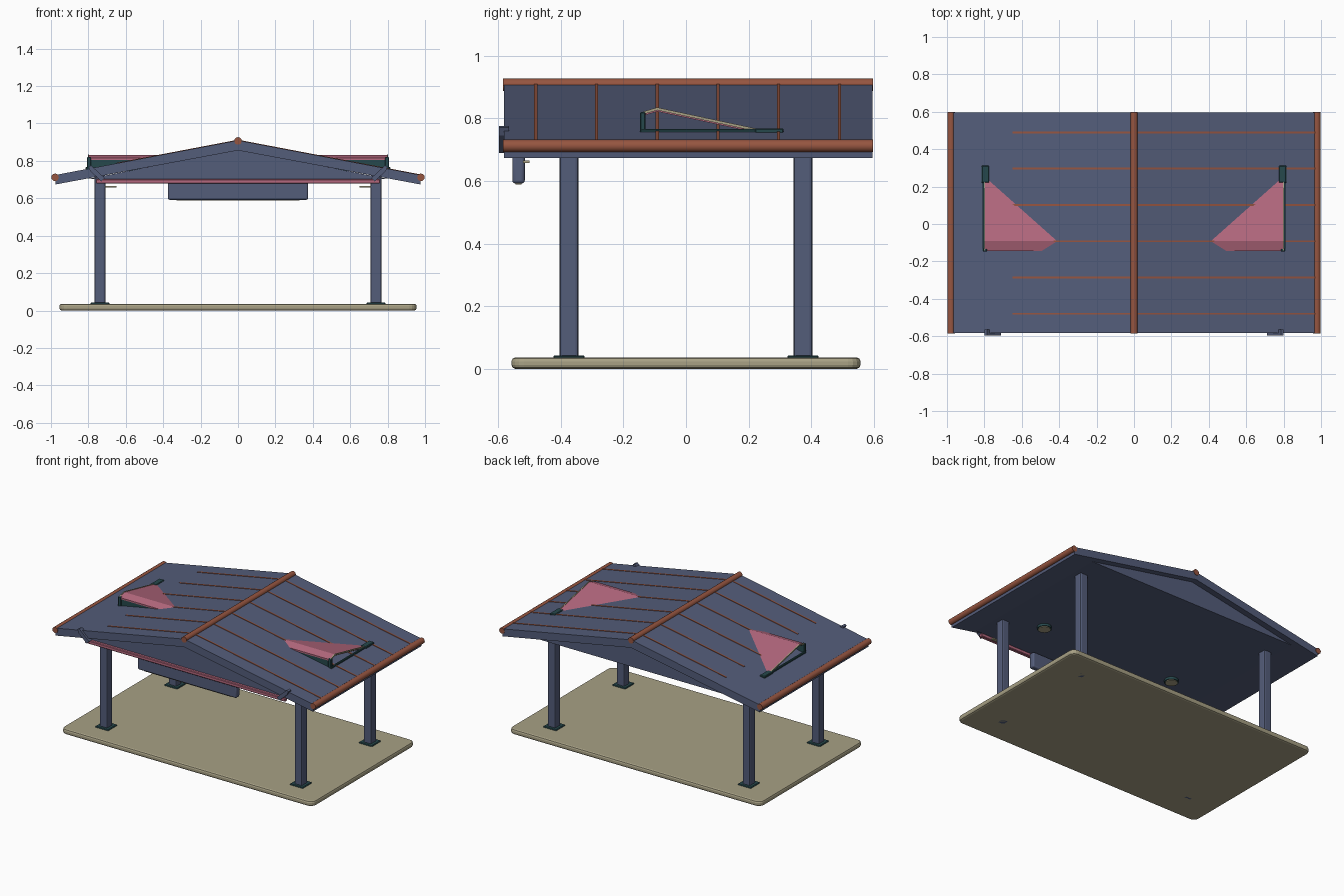
import bpy, bmesh, math
from mathutils import Vector

if "Cube" in bpy.data.objects:
    bpy.data.objects.remove(bpy.data.objects["Cube"])


def material(name, rgb):
    lin = [((c / 255 + 0.055) / 1.055) ** 2.4 for c in rgb] + [1]
    m = bpy.data.materials.new(name)
    m.use_nodes = True
    m.diffuse_color = lin
    m.node_tree.nodes["Principled BSDF"].inputs["Base Color"].default_value = lin
    return m


NAVY = material("slate blue", (84, 93, 122))
BEIGE = material("sandstone", (168, 161, 133))
PINK = material("dusty rose", (180, 104, 126))
TEAL = material("dark teal", (38, 72, 76))
BROWN = material("copper brown", (150, 85, 64))


def finish(name, bm, mat, bevel=0, segments=1, smooth=False):
    bmesh.ops.recalc_face_normals(bm, faces=bm.faces)
    me = bpy.data.meshes.new(name)
    bm.to_mesh(me)
    bm.free()
    me.materials.append(mat)
    ob = bpy.data.objects.new(name, me)
    bpy.context.collection.objects.link(ob)
    if bevel:
        mod = ob.modifiers.new("bevel", "BEVEL")
        mod.width, mod.segments = bevel, segments
    if smooth:
        bpy.ops.object.select_all(action="DESELECT")
        ob.select_set(True)
        bpy.context.view_layer.objects.active = ob
        bpy.ops.object.shade_smooth_by_angle(angle=math.radians(40))
    return ob


def box(name, x, y, z, mat, **kw):
    """Box from (low, high) ranges on each axis."""
    bm = bmesh.new()
    bmesh.ops.create_cube(bm, size=1)
    for v in bm.verts:
        v.co = Vector([(r[0] + r[1]) / 2 + c * (r[1] - r[0])
                       for r, c in zip((sorted(x), y, z), v.co)])
    return finish(name, bm, mat, **kw)


def prism(name, profile, axis, lo, hi, mat, **kw):
    """Extrude a closed profile along x or y."""
    bm = bmesh.new()
    place = (lambda p, d: (d, *p)) if axis == "x" else (lambda p, d: (p[0], d, p[1]))
    face = bm.faces.new([bm.verts.new(place(p, lo)) for p in profile])
    ext = bmesh.ops.extrude_face_region(bm, geom=[face])["geom"]
    move = Vector(place((0, 0), hi - lo))
    bmesh.ops.translate(bm, vec=move, verts=[g for g in ext if isinstance(g, bmesh.types.BMVert)])
    return finish(name, bm, mat, **kw)


def rod(name, centre, radius, length, axis, mat):
    bm = bmesh.new()
    bmesh.ops.create_cone(bm, cap_ends=True, segments=16, radius1=radius, radius2=radius, depth=length)
    ob = finish(name, bm, mat, smooth=True)
    if axis == "y":
        ob.rotation_euler.x = math.pi / 2
    ob.location = centre
    return ob


def roof_z(x):
    return 0.91 - 0.19 * abs(x)


# Ground slab with rounded corners
slab = bmesh.new()
bmesh.ops.create_cube(slab, size=1)
for v in slab.verts:
    v.co = (v.co.x * 1.91, v.co.y * 1.115, v.co.z * 0.036 + 0.018)
upright = [e for e in slab.edges if abs(e.verts[0].co.z - e.verts[1].co.z) > 0.01]
bmesh.ops.bevel(slab, geom=upright, offset=0.04, segments=4, profile=0.5, affect="EDGES")
finish("ground_slab", slab, BEIGE, bevel=0.012, segments=2)

# Four posts with base plates
for sx, side in ((1, "left"), (-1, "right")):
    for sy, end in ((-1, "front"), (1, "back")):
        x, y = sx * 0.738, sy * 0.374
        box(f"post_{end}_{side}", (x - .029, x + .029), (y - .03, y + .03), (0, .73), NAVY,
            bevel=0.009, segments=2)
        box(f"base_plate_{end}_{side}", (x - .05, x + .05), (y - .05, y + .05), (.03, .043), TEAL,
            bevel=0.004)

# Gabled roof shell, closed gable body with flat ceiling
FRONT, BACK = -0.582, 0.595
prism("roof_shell", [(-.98, roof_z(.98)), (0, .91), (.98, roof_z(.98)),
                     (.975, .674), (0, .856), (-.975, .674)], "y", FRONT, BACK, NAVY)
prism("gable_body", [(-.8, .704), (0, .86), (.8, .704)], "y", FRONT + .025, BACK - .04, NAVY)

# Ridge and eave rails
mid, length = (FRONT + BACK) / 2, BACK - FRONT + .006
rod("ridge_rail", (0, mid, .907), .02, length, "y", BROWN)
for sx, side in ((1, "left"), (-1, "right")):
    rod(f"eave_rail_{side}", (sx * .978, mid, .712), .02, length, "y", BROWN)

# Standing seams down both slopes
for i in range(6):
    y = -0.48 + i * 0.194
    for sx, reach, side in ((1, .97, "left"), (-1, .65, "right")):
        prism(f"roof_seam_{side}_{i + 1}",
              [(0, .913), (sx * reach, roof_z(reach) + .003),
               (sx * reach, roof_z(reach) - .01), (0, .9)], "y", y - .005, y + .005, BROWN)

# Wedge-shaped roof vents, open on the outer side
for sx, side in ((1, "left"), (-1, "right")):
    top = [(-.145, .816), (-.092, .832), (.245, .76)]
    sheet = top + [(y, z - .01) for y, z in reversed(top)]
    ends = sorted((sx * .38, sx * .798))
    prism(f"vent_hood_{side}", sheet, "x", ends[0], ends[1], PINK)
    trim = [(y, z + .003) for y, z in top] + [(y, z - .006) for y, z in reversed(top)]
    ends = sorted((sx * .796, sx * .803))
    prism(f"vent_trim_{side}", trim, "x", ends[0], ends[1], BEIGE)
    box(f"vent_front_wall_{side}", (sx * .5, sx * .8), (-.142, -.132), (.745, .815), TEAL)
    box(f"vent_corner_post_{side}", (sx * .785, sx * .808), (-.147, -.13), (.75, .82), TEAL, bevel=.003)
    box(f"vent_sill_{side}", (sx * .795, sx * .81), (-.147, .31), (.752, .766), TEAL, bevel=.003)
    box(f"vent_back_pad_{side}", (sx * .775, sx * .815), (.22, .312), (.75, .768), TEAL, bevel=.004)

# Front accent strip, hanging sign box and its lit lower edge
box("accent_strip", (-.76, .76), (-.575, -.55), (.679, .703), PINK, bevel=.004)
box("sign_box", (-.375, .375), (-.555, -.515), (.592, .698), NAVY, bevel=.01, segments=3, smooth=True)
box("sign_light", (-.33, .33), (-.545, -.525), (.588, .596), BEIGE)

# Diagonal front brackets, small lamps and ceiling lights
for sx, side in ((1, "left"), (-1, "right")):
    prism(f"front_bracket_{side}",
          [(sx * .8, .77), (sx * .785, .775), (sx * .712, .708), (sx * .73, .69), (sx * .79, .745)],
          "y", -.597, -.565, NAVY)
    box(f"front_lamp_{side}", (sx * .65, sx * .71), (-.52, -.5), (.657, .665), BEIGE)
    rod(f"ceiling_light_rim_{side}", (sx * .51, -.25, .698), .045, .02, "z", TEAL)
    rod(f"ceiling_light_{side}", (sx * .51, -.25, .693), .038, .018, "z", BEIGE)
